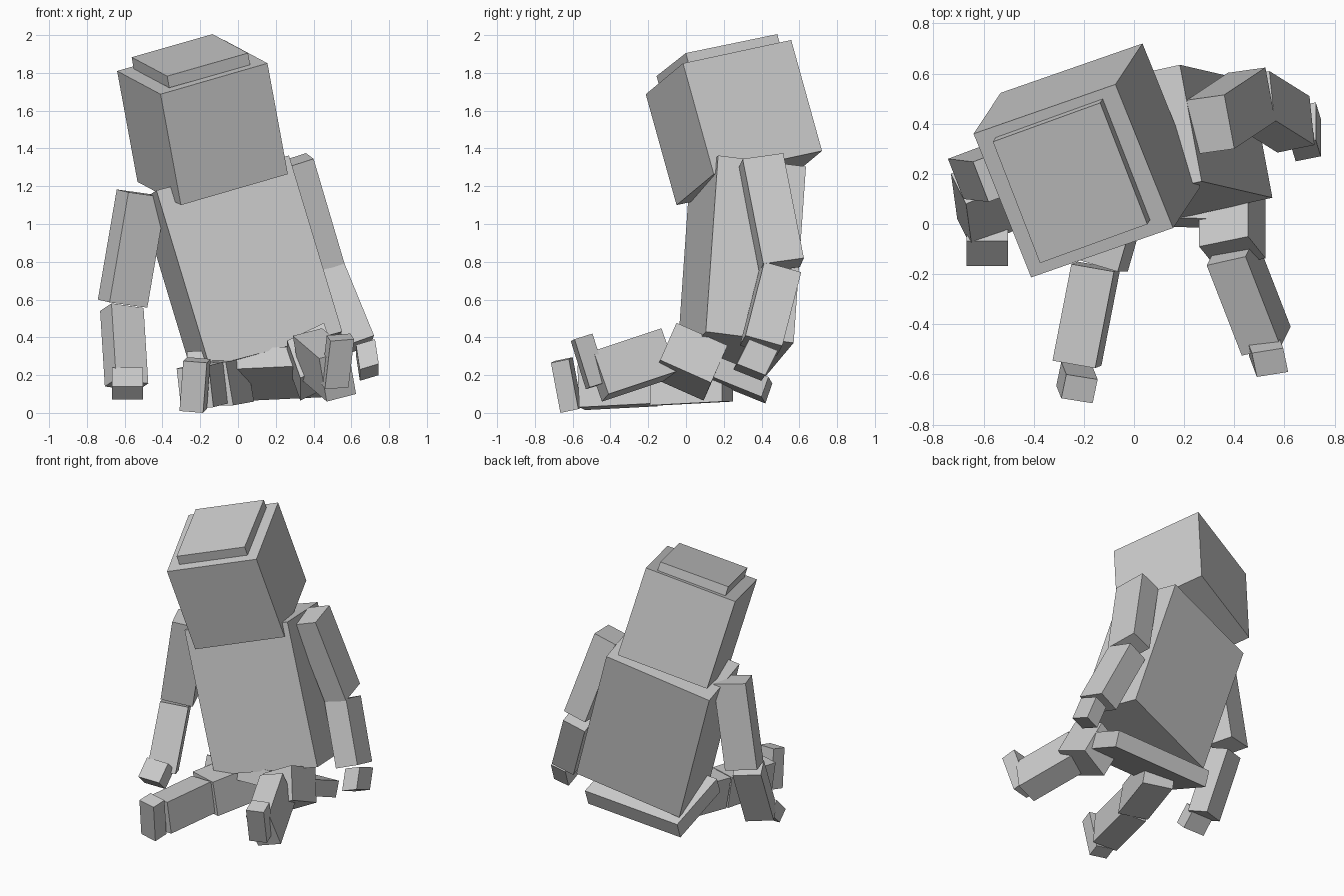
import bpy, bmesh
from mathutils import Vector


def block(name, corner, a, b, c):
    """Flat-faced block from one corner and its three edge vectors."""
    o, a, b, c = (Vector(v) for v in (corner, a, b, c))
    bm = bmesh.new()
    v = [bm.verts.new(o + i * a + j * b + k * c)
         for i in (0, 1) for j in (0, 1) for k in (0, 1)]
    for f in ((0, 1, 3, 2), (4, 6, 7, 5), (0, 4, 5, 1),
              (2, 3, 7, 6), (0, 2, 6, 4), (1, 5, 7, 3)):
        bm.faces.new([v[i] for i in f])
    bmesh.ops.recalc_face_normals(bm, faces=bm.faces)
    me = bpy.data.meshes.new(name)
    bm.to_mesh(me)
    bm.free()
    ob = bpy.data.objects.new(name, me)
    bpy.context.collection.objects.link(ob)
    return ob


# Head and the thin slab on top of it
block("head", (-.41, -.213, 1.687), (.566, .197, .164), (-.23, .573, .123), (.108, .163, -.587))
block("head_slab", (-.375, -.156, 1.783), (.428, .155, .122), (-.188, .484, .10), (.011, .017, -.062))

# Torso and pelvis
block("torso", (.552, .105, .43), (-.702, -.155, -.185), (-.282, .065, .933), (-.087, .465, -.059))
block("pelvis", (.49, .40, .085), (-.74, .02, -.035), (-.02, -.42, .17), (0, .037, .105))

# Arm on the +x side
block("right_upper_arm", (.40, .30, 1.345), (.164, .109, -.555), (-.04, .215, .03), (-.15, -.021, -.048))
block("right_forearm", (.72, .315, .41), (-.16, .10, .39), (-.02, .195, -.055), (-.148, -.03, -.053))
block("right_hand", (.745, .27, .26), (0, .15, -.06), (-.02, .065, .13), (-.10, -.02, -.03))

# Arm on the -x side
block("left_upper_arm", (-.68, .10, .585), (.10, -.012, .583), (-.062, .16, .015), (.2, .075, -.028))
block("left_forearm", (-.645, -.10, .18), (-.025, .18, .40), (-.06, .12, -.04), (.17, .075, -.024))
block("left_hand", (-.668, -.168, .14), (.165, 0, 0), (0, .10, .10), (0, .07, -.07))

# Leg on the +x side
block("right_thigh", (.525, -.137, .28), (-.195, -.04, -.095), (-.07, .087, .197), (0, .27, -.12))
block("right_shin", (.625, -.41, .10), (-.155, -.035, -.04), (-.04, -.08, .228), (-.14, .36, .12))
block("right_foot", (.46, -.53, .125), (.125, .02, .01), (.03, -.08, .255), (-.02, .095, .03))

# Leg on the -x side
block("left_thigh", (-.025, -.19, .04), (-.2, .06, 0), (-.04, 0, .23), (.11, .38, .02))
block("left_shin", (-.13, -.565, .03), (-.17, .03, -.015), (-.025, -.01, .22), (.075, .385, .02))
block("left_foot", (-.185, -.665, 0), (-.125, .02, .01), (.02, -.05, .265), (.02, .095, .02))
